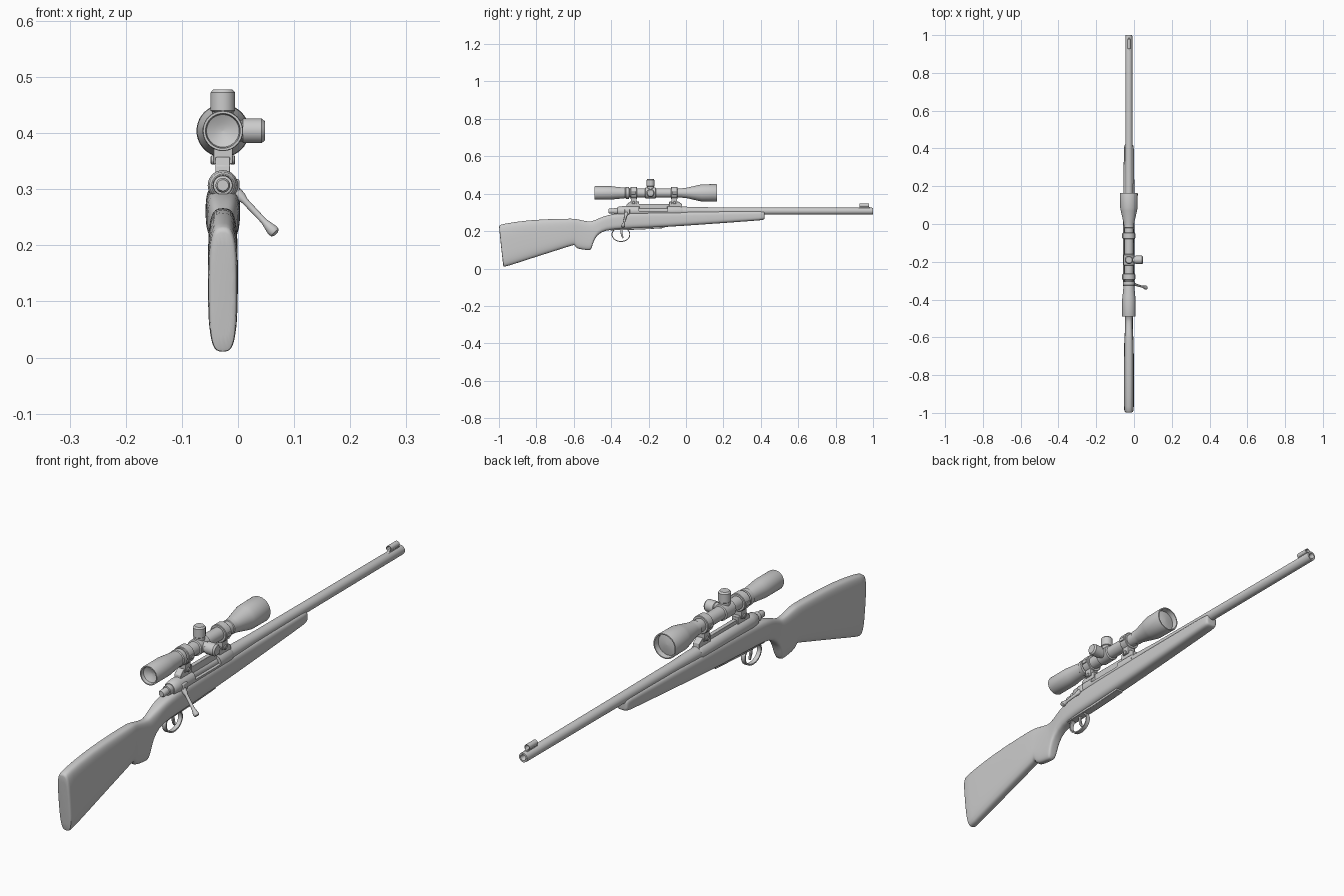
import bpy, bmesh, math
from mathutils import Vector

if "Cube" in bpy.data.objects:
    bpy.data.objects.remove(bpy.data.objects["Cube"])

CX = -0.027          # centre plane of the rifle
BZ, SZ = 0.307, 0.404  # heights of barrel and scope axes


def finish(ob, angle=35):
    bpy.ops.object.select_all(action='DESELECT')
    ob.select_set(True)
    bpy.context.view_layer.objects.active = ob
    bpy.ops.object.shade_smooth_by_angle(angle=math.radians(angle))
    return ob


def skin(name, rings, loop=False, angle=35, subsurf=0):
    """Join equal rings of points into a surface, capped unless it loops."""
    bm = bmesh.new()
    vs = [[bm.verts.new(p) for p in r] for r in rings]
    n = len(vs[0])
    for i in range(len(vs) if loop else len(vs) - 1):
        a, b = vs[i], vs[(i + 1) % len(vs)]
        for k in range(n):
            bm.faces.new((a[k], a[(k + 1) % n], b[(k + 1) % n], b[k]))
    if not loop:
        bm.faces.new(vs[0])
        bm.faces.new(vs[-1])
    bmesh.ops.recalc_face_normals(bm, faces=bm.faces)
    me = bpy.data.meshes.new(name)
    bm.to_mesh(me)
    bm.free()
    ob = bpy.data.objects.new(name, me)
    bpy.context.collection.objects.link(ob)
    if subsurf:
        m = ob.modifiers.new("smooth", 'SUBSURF')
        m.levels = m.render_levels = subsurf
    return finish(ob, angle)


def lathe(name, origin, direction, profile, seg=32, loop=False):
    """Spin (distance, radius) pairs around an axis."""
    q = Vector(direction).to_track_quat('Z', 'Y')
    o = Vector(origin)
    rings = [[o + q @ Vector((r * math.cos(2 * math.pi * k / seg), r * math.sin(2 * math.pi * k / seg), t))
              for k in range(seg)] for t, r in profile]
    return skin(name, rings, loop)


def along_y(name, z, profile, seg=32, loop=False):
    return lathe(name, (CX, 0, z), (0, 1, 0), profile, seg, loop)


def prism(name, yz, hw, x=CX, bevel=0.0015):
    """Extrude a side outline across x."""
    ob = skin(name, [[(x + s * hw, y, z) for y, z in yz] for s in (-1, 1)])
    m = ob.modifiers.new("bevel", 'BEVEL')
    m.width, m.segments = bevel, 2
    return ob


def box(name, y0, y1, z0, z1, hw, x=CX, bevel=0.0015):
    return prism(name, [(y0, z0), (y1, z0), (y1, z1), (y0, z1)], hw, x, bevel)


# Stock: stations of top y, top z, bottom y, bottom z, half width
stations = [
    (-1.0, .222, -.978, .018, .019), (-.999, .230, -.976, .009, .024), (-.990, .238, -.966, .008, .027),
    (-.84, .261, -.82, .056, .027), (-.68, .266, -.65, .110, .026), (-.61, .267, -.598, .127, .024),
    (-.592, .266, -.594, .124, .023), (-.572, .262, -.586, .106, .022), (-.540, .254, -.55, .101, .021),
    (-.512, .251, -.513, .096, .021), (-.50, .254, -.505, .104, .021), (-.470, .266, -.493, .155, .022),
    (-.44, .279, -.46, .195, .025), (-.395, .292, -.40, .209, .029), (-.3, .302, -.3, .213, .031),
    (-.1, .305, -.1, .222, .031), (.1, .307, .1, .236, .030), (.38, .308, .38, .256, .027),
    (.412, .307, .410, .259, .026), (.420, .303, .419, .264, .022), (.421, .298, .420, .268, .017)]
rings = []
for yt, zt, yb, zb, hw in stations:
    top, bot = Vector((CX, yt, zt)), Vector((CX, yb, zb))
    ring = []
    for k in range(24):
        a = 2 * math.pi * (k + .5) / 24
        c, s = math.cos(a), math.sin(a)
        u = math.copysign(abs(c) ** .6, c)
        v = math.copysign(abs(s) ** .6, s)
        ring.append((top + bot) / 2 + (top - bot) / 2 * v + Vector((hw * u, 0, 0)))
    rings.append(ring)
skin("stock", rings, subsurf=1, angle=60)

# Barrel with bored muzzle
along_y("barrel", BZ, [(-.05, .024), (.02, .023), (.12, .0205), (.5, .019), (.995, .018), (1.0, .017),
                       (1.0, .011), (.997, .009), (.93, .009)])

# Receiver with ejection port, and the bolt inside
receiver = along_y("receiver", BZ, [(-.365, .020), (-.36, .024), (-.33, .027), (-.03, .027), (-.02, .024)])
cutter = box("port_cutter", -.25, -.10, BZ - .002, BZ + .05, .02, CX + .028)
cut = receiver.modifiers.new("port", 'BOOLEAN')
cut.object, cut.operation = cutter, 'DIFFERENCE'
bpy.context.view_layer.objects.active = receiver
bpy.ops.object.modifier_apply(modifier="port")
bpy.data.objects.remove(cutter)
finish(receiver)
along_y("bolt", BZ, [(-.415, .010), (-.41, .013), (-.385, .013), (-.384, .017), (-.35, .019), (-.345, .016),
                     (-.06, .016)], 24)

# Bolt handle
p0, p1 = Vector((CX + .012, -.315, .308)), Vector((.066, -.338, .222))
L = (p1 - p0).length
lathe("bolt_handle", p0, p1 - p0, [(0, .010), (.03, .009), (.04, .006), (L - .03, .0055), (L - .018, .008),
                                   (L - .006, .0105), (L, .009), (L + .002, .005)], 20)
box("bolt_handle_root", -.328, -.300, .290, .318, .012, CX + .018, .004)

# Trigger guard, trigger and floor plate
guard = []
for i in range(40):
    a = 2 * math.pi * i / 40
    guard.append([(CX + x, -.348 + (.050 - d) * math.cos(a), .182 + (.040 - d) * math.sin(a))
                  for x, d in ((-.008, 0), (.008, 0), (.008, .005), (-.008, .005))])
skin("trigger_guard", guard, loop=True)
prism("trigger", [(-.352, .22), (-.338, .22), (-.340, .19), (-.334, .165), (-.338, .160), (-.347, .175),
                  (-.351, .195)], .004)
prism("floor_plate", [(-.405, .204), (-.25, .208), (-.115, .216), (-.112, .235), (-.405, .225)], .015)

# Scope tube with recessed lenses
along_y("scope_body", SZ, [
    (-.468, .001), (-.471, .015), (-.478, .029), (-.49, .031), (-.49, .035), (-.487, .036), (-.40, .036),
    (-.385, .034), (-.325, .028), (-.322, .031), (-.305, .031), (-.303, .024), (-.02, .024), (-.018, .027),
    (-.005, .027), (.005, .028), (.07, .043), (.085, .046), (.162, .047), (.165, .046), (.165, .042),
    (.145, .040), (.149, .020), (.151, .001)], 40)

# Turret housing and adjustment knobs
along_y("turret_housing", SZ, [(-.220, .024), (-.217, .029), (-.163, .029), (-.160, .024)])
for name, d, top in (("elevation_knob", (0, 0, 1), .074), ("windage_knob", (1, 0, 0), .075)):
    lathe(name, (CX, -.19, SZ), d, [(0, .019), (.034, .019), (.036, .022), (top - .006, .022), (top, .017)], 28)

# Scope rings, posts, clamp lugs and bases
for label, y in (("rear", -.28), ("front", -.062)):
    along_y(label + "_ring", SZ, [(y - .017, .023), (y - .017, .031), (y - .015, .033), (y + .015, .033),
                                  (y + .017, .031), (y + .017, .023)], loop=True)
    box(label + "_ring_post", y - .015, y + .015, .345, .385, .017)
    for s, side in ((-1, "left"), (1, "right")):
        box(f"{label}_{side}_clamp_lug", y - .012, y + .012, SZ - .007, SZ + .007, .005, CX + s * .031)
        lathe(f"{label}_{side}_base_screw", (CX + s * .014, y, .352), (s, 0, 0),
              [(0, .008), (.006, .008), (.008, .006)], 16)
prism("front_base", [(-.09, .325), (-.02, .325), (-.022, .345), (-.04, .357), (-.09, .357)], .013)
prism("rear_base", [(-.32, .325), (-.25, .325), (-.25, .357), (-.30, .357), (-.318, .342)], .013)
box("scope_rail", -.26, -.08, .326, .346, .008)

# Hooded front sight on a ramp
prism("front_sight_ramp", [(.90, .318), (.985, .318), (.983, .329), (.935, .330)], .006)
along_y("front_sight_hood", .337, [(.928, .0085), (.928, .0105), (.978, .0105), (.978, .0085)], 24, loop=True)
box("front_sight_blade", .95, .96, .325, .339, .0015, bevel=.0004)
